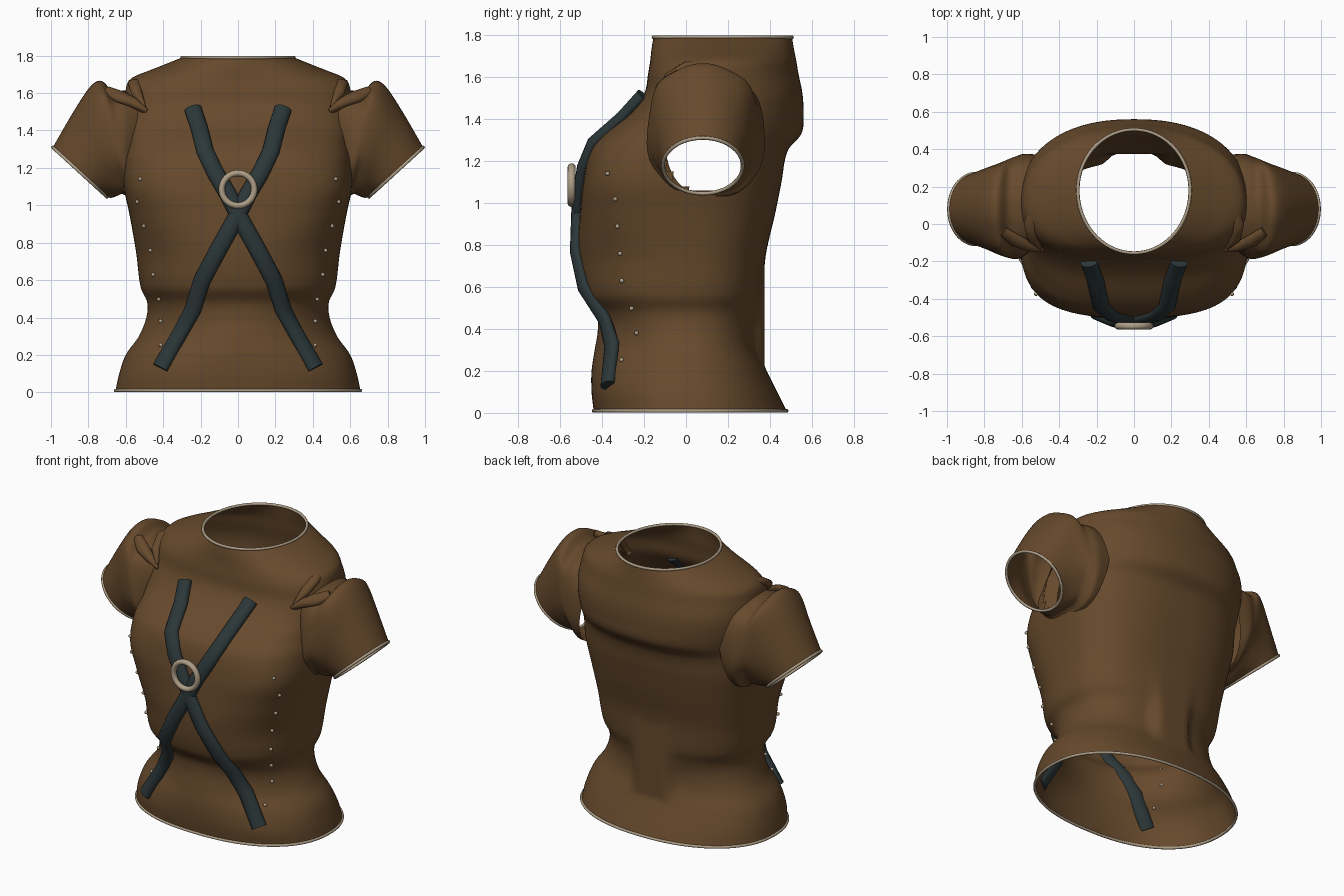
import bpy, bmesh
from math import sin, cos, pi
from mathutils import Vector

if "Cube" in bpy.data.objects:
    bpy.data.objects.remove(bpy.data.objects["Cube"])


def material(name, colour):
    m = bpy.data.materials.new(name)
    m.use_nodes = True
    m.diffuse_color = (*colour, 1)
    m.node_tree.nodes["Principled BSDF"].inputs["Base Color"].default_value = (*colour, 1)
    return m


LEATHER = material("brown leather", (0.133, 0.067, 0.025))
STRAP = material("dark slate strap", (0.025, 0.038, 0.04))
TRIM = material("beige trim", (0.42, 0.34, 0.24))


def finish(name, bm, mat):
    bmesh.ops.recalc_face_normals(bm, faces=bm.faces[:])
    mesh = bpy.data.meshes.new(name)
    bm.to_mesh(mesh)
    bm.free()
    mesh.materials.append(mat)
    obj = bpy.data.objects.new(name, mesh)
    bpy.context.collection.objects.link(obj)
    bpy.ops.object.select_all(action='DESELECT')
    obj.select_set(True)
    bpy.context.view_layer.objects.active = obj
    bpy.ops.object.shade_smooth_by_angle(angle=0.9)


def loft(rings, cap=False):
    bm = bmesh.new()
    loops = [[bm.verts.new(p) for p in ring] for ring in rings]
    for a, b in zip(loops, loops[1:]):
        for i in range(len(a)):
            j = (i + 1) % len(a)
            bm.faces.new((a[i], a[j], b[j], b[i]))
    if cap:
        bm.faces.new(loops[0])
        bm.faces.new(loops[-1])
    return bm


def rim(name, ring):
    curve = bpy.data.curves.new(name, 'CURVE')
    curve.dimensions = '3D'
    curve.bevel_depth = 0.009
    curve.bevel_resolution = 2
    spline = curve.splines.new('POLY')
    spline.points.add(len(ring) - 1)
    for point, co in zip(spline.points, ring):
        point.co = (*co, 1)
    spline.use_cyclic_u = True
    curve.materials.append(TRIM)
    bpy.context.collection.objects.link(bpy.data.objects.new(name, curve))


def smooth_rows(rows, t):
    """Smooth interpolation of rows keyed by their first value."""
    k = 0
    while k < len(rows) - 2 and t > rows[k + 1][0]:
        k += 1
    lo, hi = rows[max(k - 1, 0)], rows[min(k + 2, len(rows) - 1)]
    a, b = rows[k], rows[k + 1]
    h = b[0] - a[0]
    u = (t - a[0]) / h
    out = []
    for i in range(1, len(a)):
        ma = (b[i] - lo[i]) / (b[0] - lo[0]) * h
        mb = (hi[i] - a[i]) / (hi[0] - a[0]) * h
        d = b[i] - a[i]
        out.append(a[i] + u * (ma + u * (3 * d - 2 * ma - mb + u * (ma + mb - 2 * d))))
    return out


# Torso sections: height, half width, front, back, centre, front and back squareness
TORSO = [
    (.01, .655, -.44, .48, .02, 2.3, 2.2), (.1, .635, -.45, .435, .01, 2.3, 2.3),
    (.2, .6, -.45, .385, 0, 2.1, 2.3), (.3, .53, -.435, .34, 0, 1.9, 2.3),
    (.4, .49, -.42, .33, 0, 2, 2.3), (.48, .485, -.43, .345, 0, 2.2, 2.3),
    (.56, .52, -.485, .365, 0, 2.3, 2.4), (.75, .545, -.515, .38, 0, 2.3, 2.6),
    (.95, .58, -.505, .425, 0, 2.9, 2.6), (1.1, .61, -.49, .455, .02, 3.4, 2.5),
    (1.25, .61, -.455, .485, .05, 3.2, 2.4), (1.33, .6, -.39, .55, .08, 3, 2.3),
    (1.42, .61, -.28, .56, .1, 2.8, 2.3), (1.52, .61, -.2, .555, .11, 2.8, 2.3),
    (1.62, .6, -.18, .535, .12, 2.6, 2.1), (1.68, .57, -.17, .525, .14, 2.2, 2),
    (1.73, .45, -.165, .515, .16, 2, 2), (1.79, .3, -.155, .505, .18, 2, 2)]


def power(v, e):
    return (1 if v > 0 else -1) * abs(v) ** e


def torso_ring(z, count=96):
    w, front, back, c, n_front, n_back = smooth_rows(TORSO, z)
    ring = []
    for i in range(count):
        a = 2 * pi * i / count
        depth, n = (back - c, n_back) if sin(a) > 0 else (c - front, n_front)
        x = w * power(cos(a), 2 / n)
        y = c + depth * power(sin(a), 2 / n)
        # Filled hollow at the small of the back
        if sin(a) > 0 and abs(x) < .18:
            fade = min(1, (.18 - abs(x)) / .09)
            y += max(0, .375 - y) * fade * fade * (3 - 2 * fade)
        ring.append(Vector((x, y, z)))
    return ring


def front_point(x, z):
    w, front, back, c, n, n_back = smooth_rows(TORSO, z)
    return Vector((x, c + (front - c) * max(0, 1 - min(1, abs(x) / w) ** n) ** (1 / n), z))


def front_normal(x, z, d=.02):
    dx = front_point(x + d, z) - front_point(x - d, z)
    dz = front_point(x, z + d) - front_point(x, z - d)
    return dx.cross(dz).normalized()


# Torso shell with armholes
steps = 100
rings = [torso_ring(.01 + 1.78 * i / steps, 128) for i in range(steps + 1)]
bm = loft(rings)
holes = []
for f in bm.faces:
    p = f.calc_center_median()
    if abs(p.x) > .4 and (abs(p.y - .1) / .22) ** 2.4 + (abs(p.z - 1.32) / .265) ** 2.4 < 1:
        holes.append(f)
bmesh.ops.delete(bm, geom=holes, context='FACES')
finish("torso_shell", bm, LEATHER)
rim("hem_rim", rings[0])
rim("neck_rim", rings[-1])

# Sleeve sections: step, top x, top z, bottom x, bottom z, front, back, wrinkle, squareness
SLEEVE = [
    (0, .45, 1.6, .56, 1.025, -.1, .37, 0, 2.3), (1, .59, 1.61, .585, 1.03, -.17, .375, .003, 2.5),
    (2, .67, 1.61, .6, 1.045, -.185, .36, .006, 2.4),
    (3, .73, 1.66, .62, 1.055, -.18, .345, .006, 2.4),
    (4, .79, 1.63, .65, 1.045, -.165, .325, .004, 2.3),
    (5, .88, 1.5, .68, 1.04, -.135, .3, 0, 2.1), (6, .99, 1.31, .7, 1.045, -.11, .27, 0, 2)]


def sleeve_ring(t, side, count=56):
    xt, zt, xb, zb, y0, y1, wrinkle, n = smooth_rows(SLEEVE, t)
    mid = Vector((xt + xb, y0 + y1, zt + zb)) / 2
    up = Vector((xt - xb, 0, zt - zb)) / 2
    out = Vector((0, (y1 - y0) / 2, 0))
    ring = []
    for i in range(count):
        a = 2 * pi * i / count
        swell = 1 + 3 * wrinkle * cos(7 * a)
        p = mid + (up * power(cos(a), 2 / n) + out * power(sin(a), 2 / n)) * swell
        ring.append(Vector((p.x * side, p.y, p.z)))
    return ring


def tube(path, normals, widths, depth):
    """Oval tube along a path, flattened against the given normals."""
    rings = []
    for i, (p, facing, width) in enumerate(zip(path, normals, widths)):
        along = (path[min(i + 1, len(path) - 1)] - path[max(i - 1, 0)]).normalized()
        across = along.cross(facing).normalized()
        normal = across.cross(along)
        rings.append([p + across * width * cos(k * pi / 8) + normal * depth * sin(k * pi / 8)
                      for k in range(16)])
    return loft(rings, cap=True)


# Strap centre line across the chest, as x and height
STRAP_PATH = [(.24, 1.51), (.205, 1.4), (.175, 1.28), (.12, 1.17), (.055, 1.06), (0, .95),
              (-.1, .77), (-.19, .6), (-.235, .45), (-.3, .32), (-.41, .13)]
STUDS = [(.52, 1.14), (.535, 1.02), (.5, .89), (.465, .76), (.45, .63), (.42, .5),
         (.41, .38), (.41, .25)]
# Gathered cloth where each sleeve meets the shoulder
FOLDS = [[(.49, -.13, 1.5), (.56, -.12, 1.55), (.63, -.09, 1.58), (.7, -.04, 1.61)],
         [(.5, -.12, 1.52), (.54, -.08, 1.6), (.55, 0, 1.65), (.52, .1, 1.66)]]

for side, label in ((1, "left"), (-1, "right")):
    # Sleeve and its cuff
    rings = [sleeve_ring(i / 5, side) for i in range(31)]
    finish(label + "_sleeve", loft(rings), LEATHER)
    rim(label + "_cuff_rim", rings[-1])

    # Shoulder folds
    for number, fold in enumerate(FOLDS, 1):
        path = [Vector((x * side, y, z)) for x, y, z in fold]
        bm = tube(path, [Vector((0, -.7, .7))] * len(path), (.008, .03, .04, .03), .024)
        finish(f"{label}_shoulder_fold_{number}", bm, LEATHER)

    # Crossing strap laid over the chest
    normals = [front_normal(x * side, z) for x, z in STRAP_PATH]
    path = [front_point(x * side, z) + n * .012 for (x, z), n in zip(STRAP_PATH, normals)]
    finish(label + "_strap", tube(path, normals, [.046] * len(path), .03), STRAP)

    # Row of studs down the side seam
    bm = bmesh.new()
    for x, z in STUDS:
        new = bmesh.ops.create_uvsphere(bm, u_segments=10, v_segments=6, radius=.011)
        spot = front_point(x * side, z) + front_normal(x * side, z) * .005
        bmesh.ops.translate(bm, verts=new["verts"], vec=spot)
    finish(label + "_studs", bm, TRIM)

# Ring joining the straps
rings = []
for i in range(41):
    a = 2 * pi * i / 40
    rings.append([Vector(((.087 + .017 * cos(b)) * cos(a), -.545 + .019 * sin(b),
                          1.085 + (.087 + .017 * cos(b)) * sin(a)))
                  for b in (k * pi / 6 for k in range(12))])
bm = loft(rings)
bmesh.ops.remove_doubles(bm, verts=bm.verts[:], dist=.0001)
finish("strap_ring", bm, TRIM)
